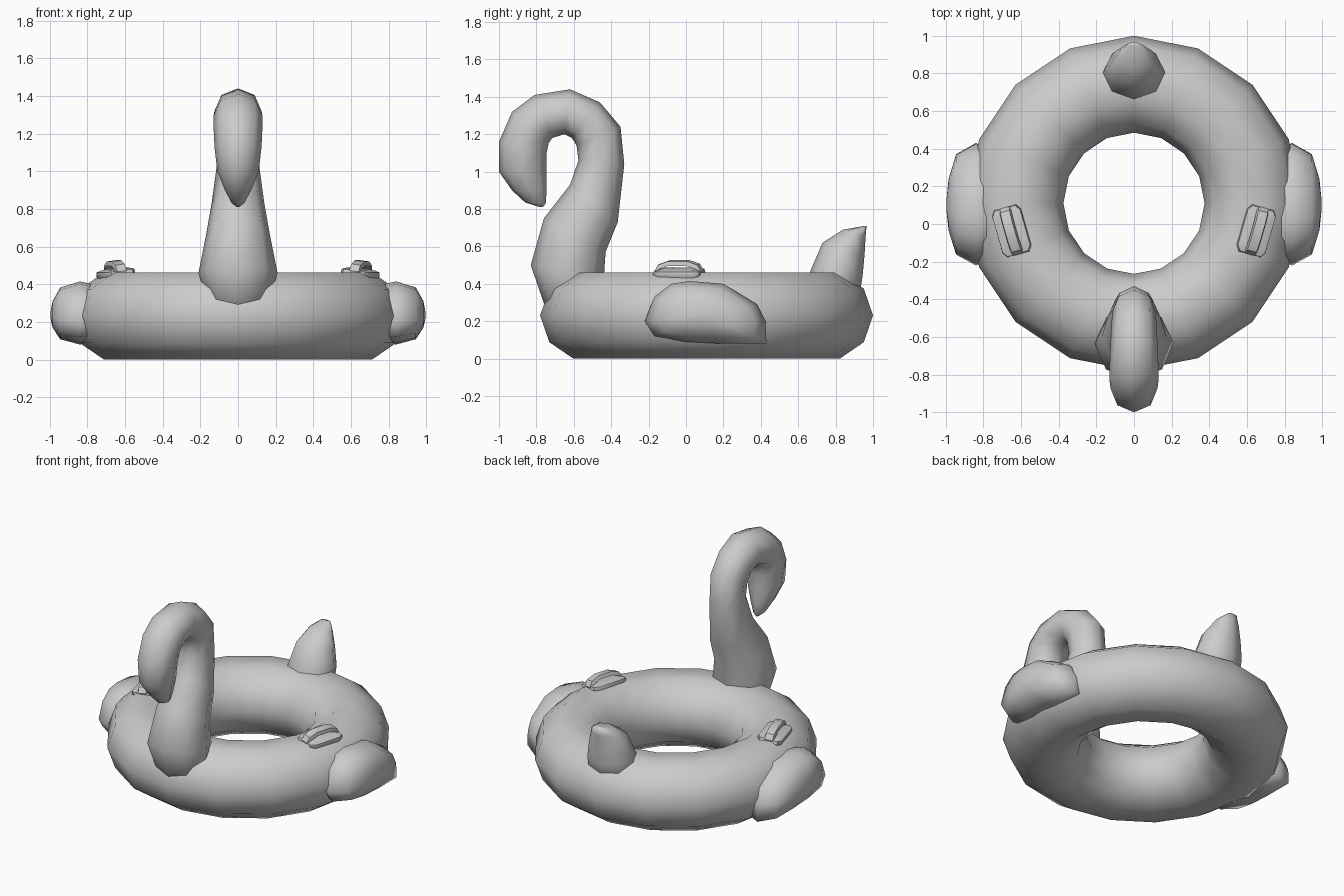
import bpy
import bmesh
from math import sin, cos, pi, radians
from mathutils import Vector, Matrix

# Remove the default cube only
cube = bpy.data.objects.get("Cube")
if cube:
    bpy.data.objects.remove(cube, do_unlink=True)

# Single soft grey vinyl
vinyl = bpy.data.materials.new("grey_vinyl")
vinyl.use_nodes = True
grey = (0.6, 0.6, 0.6, 1)
vinyl.diffuse_color = grey
vinyl.node_tree.nodes["Principled BSDF"].inputs["Base Color"].default_value = grey


def loft(name, rings, matrix=Matrix(), sharp_angle=None):
    """Skin a series of equal-length point rings and cap both ends."""
    bm = bmesh.new()
    loops = [[bm.verts.new(matrix @ Vector(p)) for p in ring] for ring in rings]
    for lower, upper in zip(loops, loops[1:]):
        count = len(lower)
        for i in range(count):
            j = (i + 1) % count
            bm.faces.new((lower[i], lower[j], upper[j], upper[i]))
    bm.faces.new(loops[0][::-1])
    bm.faces.new(loops[-1])
    bmesh.ops.recalc_face_normals(bm, faces=bm.faces)
    for face in bm.faces:
        face.smooth = True
    mesh = bpy.data.meshes.new(name)
    bm.to_mesh(mesh)
    bm.free()
    mesh.materials.append(vinyl)
    obj = bpy.data.objects.new(name, mesh)
    bpy.context.collection.objects.link(obj)
    if sharp_angle:
        mesh.set_sharp_from_angle(angle=radians(sharp_angle))
    return obj


def oval_tube(name, stations, sides=8):
    """Tube in the side plane; a station is outer y, z, inner y, z, half width."""
    rings = []
    for oy, oz, iy, iz, half in stations:
        my, mz = (oy + iy) / 2, (oz + iz) / 2
        angles = [2 * pi * i / sides for i in range(sides)]
        rings.append([(half * sin(a), my + (oy - my) * cos(a), mz + (oz - mz) * cos(a))
                      for a in angles])
    return loft(name, rings)


# Inflated swim ring
bpy.ops.mesh.primitive_torus_add(major_segments=16, minor_segments=10,
                                 major_radius=0.6325, minor_radius=0.2575,
                                 location=(0, 0.11, 0.231))
swim_ring = bpy.context.object
swim_ring.name = "swim_ring"
swim_ring.scale.z = 0.943
swim_ring.data.materials.append(vinyl)
bpy.ops.object.shade_smooth()

# Curved neck running over into the drooping head
oval_tube("neck_and_head", [
    (-0.72, 0.18, -0.50, 0.20, 0.13),
    (-0.83, 0.50, -0.44, 0.42, 0.21),
    (-0.76, 0.75, -0.43, 0.57, 0.17),
    (-0.62, 0.93, -0.365, 0.73, 0.14),
    (-0.575, 1.06, -0.33, 1.04, 0.11),
    (-0.585, 1.14, -0.35, 1.24, 0.115),
    (-0.61, 1.18, -0.46, 1.37, 0.12),
    (-0.65, 1.2, -0.62, 1.44, 0.125),
    (-0.715, 1.18, -0.81, 1.41, 0.13),
    (-0.735, 1.15, -0.93, 1.32, 0.13),
    (-0.745, 1.1, -1.0, 1.16, 0.125),
    (-0.745, 1.0, -1.0, 1.0, 0.11),
    (-0.745, 0.9, -0.93, 0.9, 0.07),
    (-0.75, 0.83, -0.86, 0.835, 0.035),
    (-0.765, 0.81, -0.78, 0.81, 0.008),
])

# Upswept tail
oval_tube("tail", [
    (0.92, 0.28, 0.64, 0.32, 0.155),
    (0.945, 0.45, 0.665, 0.47, 0.165),
    (0.955, 0.56, 0.73, 0.62, 0.13),
    (0.96, 0.65, 0.84, 0.69, 0.085),
    (0.965, 0.71, 0.945, 0.708, 0.035),
])

# Side outline of a wing (y, z) and its puffed layers (x, scale)
wing_outline = [(-0.22, 0.2), (-0.17, 0.33), (-0.08, 0.4), (0.02, 0.415),
                (0.2, 0.4), (0.38, 0.29), (0.425, 0.2), (0.43, 0.08),
                (0.2, 0.08), (0, 0.09), (-0.17, 0.12)]
wing_layers = [(0.72, 0.85), (0.84, 1), (0.945, 0.82), (0.985, 0.42), (0.995, 0.12)]

# Handle pad outline and layers (height, scale)
pad_outline = [(-0.06, -0.13), (0.06, -0.13), (0.08, -0.1), (0.08, 0.1),
               (0.06, 0.13), (-0.06, 0.13), (-0.08, 0.1), (-0.08, -0.1)]
pad_layers = [(-0.04, 0.8), (-0.005, 1), (0.015, 0.96), (0.022, 0.75)]

# Handle strap centre line (along, height)
strap_path = [(-0.125, 0), (-0.105, 0.035), (-0.05, 0.055),
              (0.05, 0.055), (0.105, 0.035), (0.125, 0)]

for side, label in ((1, "left"), (-1, "right")):
    flip = Matrix.Diagonal((side, 1, 1, 1))

    # Wing
    cy, cz = 0.1, 0.235
    loft(label + "_wing",
         [[(x, cy + (y - cy) * s, cz + (z - cz) * s) for y, z in wing_outline]
          for x, s in wing_layers], flip)

    # Grab handle: pad following the ring, with an arched strap
    seat = (flip @ Matrix.Translation((0.65, -0.037, 0.458))
            @ Matrix.Rotation(radians(-16), 4, "Z")
            @ Matrix.Rotation(radians(8), 4, "Y"))
    loft(label + "_handle_pad",
         [[(x * s, y * s, z) for x, y in pad_outline] for z, s in pad_layers],
         seat, 50)
    half, thick = 0.032, 0.012
    loft(label + "_handle_strap",
         [[(-half, y, z - thick), (half, y, z - thick),
           (half * 0.8, y * 1.04, z + thick), (-half * 0.8, y * 1.04, z + thick)]
          for y, z in strap_path], seat, 40)
